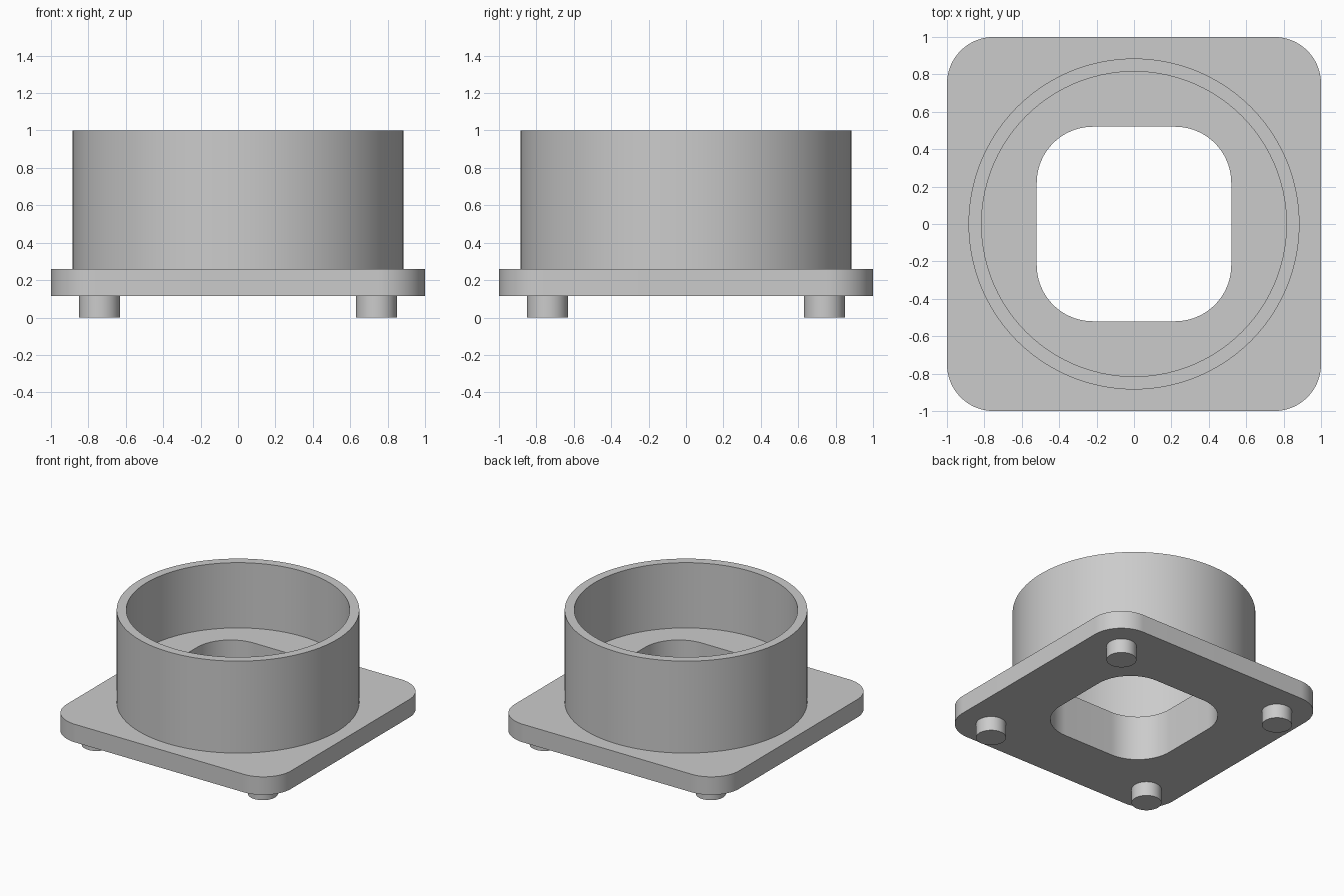
import bpy
import bmesh
from math import cos, sin, pi, radians

cube = bpy.data.objects.get("Cube")
if cube:
    bpy.data.objects.remove(cube, do_unlink=True)

# Single material
grey = bpy.data.materials.new("light grey")
grey.use_nodes = True
colour = (0.6, 0.6, 0.6, 1)
grey.diffuse_color = colour
grey.node_tree.nodes["Principled BSDF"].inputs["Base Color"].default_value = colour

STEPS = 25  # points per quarter turn


def circle(radius):
    n = 4 * STEPS
    return [(radius * cos(2 * pi * (i + 0.5) / n), radius * sin(2 * pi * (i + 0.5) / n))
            for i in range(n)]


def rounded_square(half, corner):
    points = []
    for quarter in range(4):
        mid = (quarter + 0.5) * pi / 2
        reach = (half - corner) * 2 ** 0.5
        for i in range(STEPS):
            a = (quarter + i / (STEPS - 1)) * pi / 2
            points.append((reach * cos(mid) + corner * cos(a),
                           reach * sin(mid) + corner * sin(a)))
    return points


def finish(bm, name):
    bmesh.ops.recalc_face_normals(bm, faces=bm.faces)
    mesh = bpy.data.meshes.new(name)
    bm.to_mesh(mesh)
    bm.free()
    mesh.materials.append(grey)
    obj = bpy.data.objects.new(name, mesh)
    bpy.context.collection.objects.link(obj)
    bpy.ops.object.select_all(action="DESELECT")
    obj.select_set(True)
    bpy.context.view_layer.objects.active = obj
    bpy.ops.object.shade_smooth_by_angle(angle=radians(30))
    return obj


# Body: closed chain of loops over plate, collar, recessed floor and opening
PLATE_BASE, PLATE_TOP, FLOOR, RIM = 0.115, 0.26, 0.475, 1.0
plate, opening = rounded_square(1.0, 0.25), rounded_square(0.52, 0.3)
outer, inner = circle(0.885), circle(0.815)
profile = [(plate, PLATE_BASE), (plate, PLATE_TOP), (outer, PLATE_TOP), (outer, RIM),
           (inner, RIM), (inner, FLOOR), (opening, FLOOR), (opening, PLATE_BASE)]
bm = bmesh.new()
loops = [[bm.verts.new((x, y, z)) for x, y in shape] for shape, z in profile]
for k, low in enumerate(loops):
    high = loops[(k + 1) % len(loops)]
    for i in range(len(low)):
        j = (i + 1) % len(low)
        bm.faces.new((low[i], low[j], high[j], high[i]))
finish(bm, "flanged_collar")

# Four locating pins under the plate corners
for x, side in ((-0.74, "right"), (0.74, "left")):
    for y, end in ((-0.74, "front"), (0.74, "back")):
        bm = bmesh.new()
        bmesh.ops.create_cone(bm, cap_ends=True, segments=48, radius1=0.109,
                              radius2=0.109, depth=PLATE_BASE)
        pin = finish(bm, f"{end}_{side}_pin")
        pin.location = (x, y, PLATE_BASE / 2)
